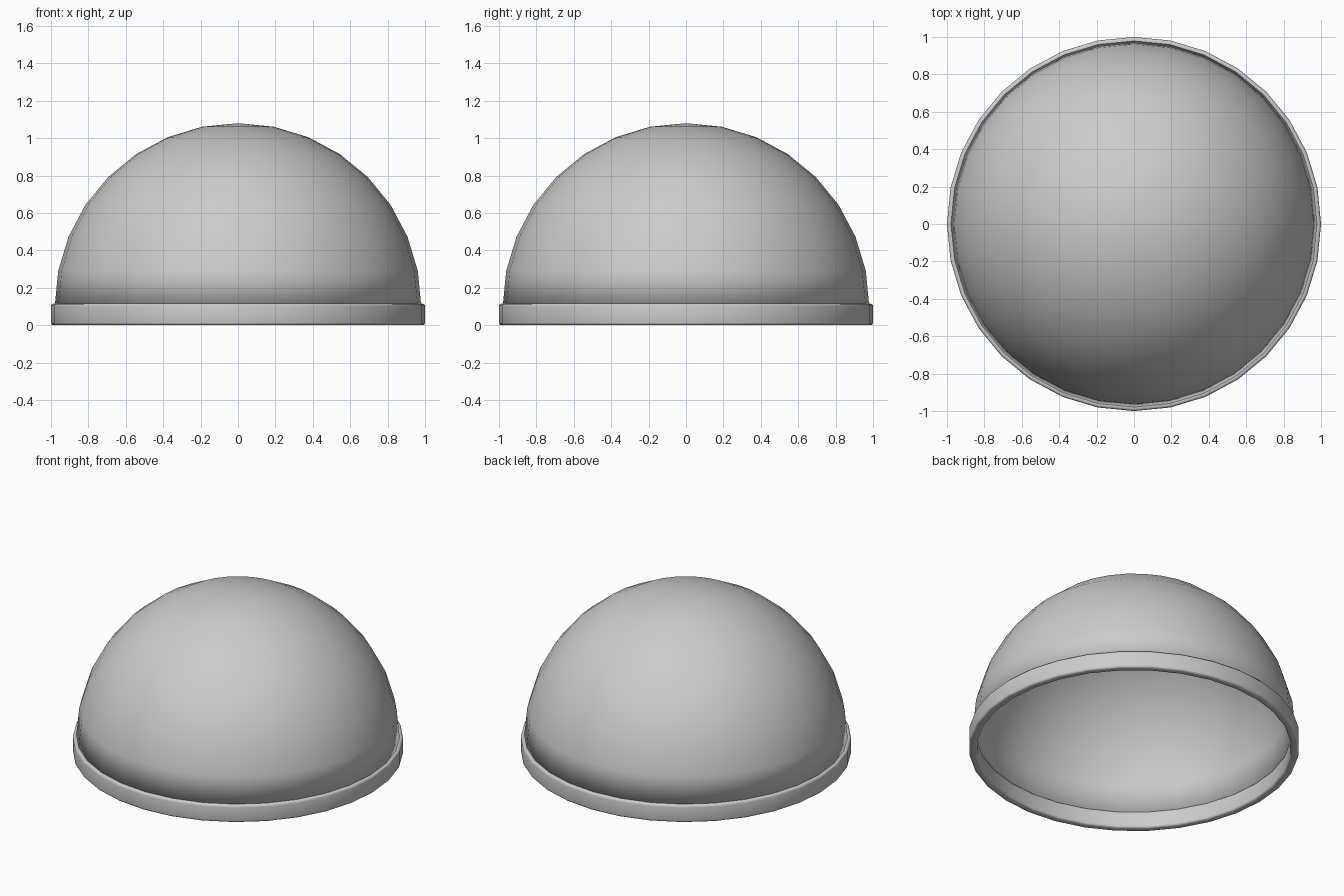
import bpy, bmesh, math

if "Cube" in bpy.data.objects:
    bpy.data.objects.remove(bpy.data.objects["Cube"])

SIDES = 32


def make_object(name, bm, angle):
    bmesh.ops.recalc_face_normals(bm, faces=bm.faces)
    mesh = bpy.data.meshes.new(name)
    bm.to_mesh(mesh)
    bm.free()
    obj = bpy.data.objects.new(name, mesh)
    bpy.context.collection.objects.link(obj)
    bpy.ops.object.select_all(action='DESELECT')
    obj.select_set(True)
    bpy.context.view_layer.objects.active = obj
    bpy.ops.object.shade_smooth_by_angle(angle=math.radians(angle))
    return obj


def lathe(name, profile, angle):
    # Spin a closed (radius, height) loop around the z axis
    bm = bmesh.new()
    rings = [[bm.verts.new((r * math.cos(2 * math.pi * i / SIDES),
                            r * math.sin(2 * math.pi * i / SIDES), z))
              for r, z in profile] for i in range(SIDES)]
    n = len(profile)
    for i in range(SIDES):
        a, b = rings[i], rings[(i + 1) % SIDES]
        for j in range(n):
            k = (j + 1) % n
            bm.faces.new((a[j], b[j], b[k], a[k]))
    return make_object(name, bm, angle)


# Thin hollow dome: upper half of a sphere, thickened inwards
bm = bmesh.new()
bmesh.ops.create_uvsphere(bm, u_segments=SIDES, v_segments=16, radius=0.98)
lower = [v for v in bm.verts if v.co.z < -0.01]
bmesh.ops.delete(bm, geom=lower, context='VERTS')
bmesh.ops.translate(bm, verts=bm.verts, vec=(0, 0, 0.1))
dome = make_object("dome_shell", bm, 40)
shell = dome.modifiers.new("thickness", 'SOLIDIFY')
shell.thickness = 0.02
shell.offset = -1
bpy.ops.object.modifier_move_to_index(modifier="thickness", index=0)

# Rounded rim band around the open base
inner, outer, top, bev = 0.95, 1.0, 0.115, 0.014
corners = [(outer - bev, bev, -90), (outer - bev, top - bev, 0),
           (inner + bev, top - bev, 90), (inner + bev, bev, 180)]
profile = [(r + bev * math.cos(math.radians(start + step)),
            z + bev * math.sin(math.radians(start + step)))
           for r, z, start in corners for step in (0, 30, 60, 90)]
lathe("rim_band", profile, 60)
